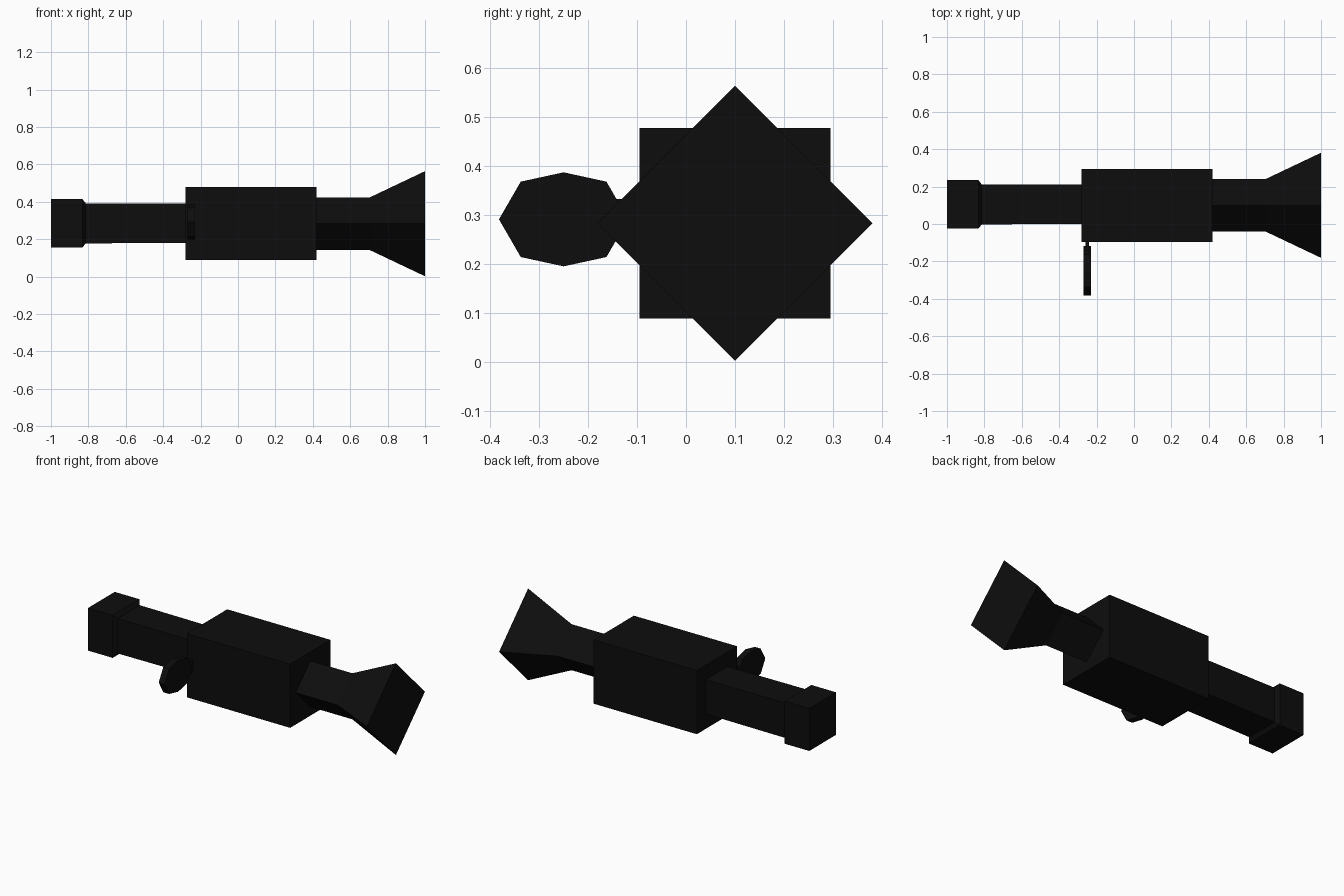
import bpy, bmesh
from math import cos, sin, pi, sqrt

cube = bpy.data.objects.get("Cube")
if cube:
    bpy.data.objects.remove(cube, do_unlink=True)

black = bpy.data.materials.new("matte_black")
black.use_nodes = True
colour = (0.004, 0.004, 0.004, 1)
black.diffuse_color = colour
black.node_tree.nodes["Principled BSDF"].inputs["Base Color"].default_value = colour


def loft(name, rings):
    """Closed solid along x from (x, list of (y, z)) rings."""
    bm = bmesh.new()
    loops = [[bm.verts.new((x, y, z)) for y, z in pts] for x, pts in rings]
    n = len(loops[0])
    for a, b in zip(loops, loops[1:]):
        for i in range(n):
            j = (i + 1) % n
            bm.faces.new((a[i], a[j], b[j], b[i]))
    bm.faces.new(loops[0])
    bm.faces.new(loops[-1])
    bmesh.ops.recalc_face_normals(bm, faces=bm.faces)
    mesh = bpy.data.meshes.new(name)
    bm.to_mesh(mesh)
    bm.free()
    mesh.materials.append(black)
    obj = bpy.data.objects.new(name, mesh)
    bpy.context.collection.objects.link(obj)
    return obj


def four_sided(radius, turn=0, y=0.1, z=0.283):
    return [(y + radius * cos(turn + k * pi / 2), z + radius * sin(turn + k * pi / 2))
            for k in range(4)]


def square(half, y=0.1, z=0.283):
    return four_sided(half * sqrt(2), pi / 4, y, z)


# Main housing
loft("body", [(-0.28, square(0.195)), (0.42, square(0.195))])

# Diamond-section neck flaring into the horn
loft("flared_horn", [(0.41, four_sided(0.141)), (0.705, four_sided(0.141)),
                     (1.0, four_sided(0.281))])

# Square rear tube and its end cap
loft("rear_tube", [(-0.84, square(0.107, 0.105, 0.285)),
                   (-0.27, square(0.105, 0.105, 0.285))])
loft("rear_cap", [(-1.0, square(0.13, 0.105, 0.285)),
                  (-0.832, square(0.13, 0.105, 0.285)),
                  (-0.815, square(0.108, 0.105, 0.285))])

# Thin eight-sided side knob on a short stem
profile = [(0.132, 0), (0.0875, 0.077), (0, 0.096), (-0.0875, 0.077),
           (-0.132, 0), (-0.0875, -0.077), (0, -0.096), (0.0875, -0.077)]
knob = [(-0.25 + y, 0.291 + z) for y, z in profile]
loft("side_knob", [(-0.27, knob), (-0.23, knob)])
stem = [(-0.15, 0.25), (-0.08, 0.25), (-0.08, 0.333), (-0.15, 0.333)]
loft("knob_stem", [(-0.26, stem), (-0.24, stem)])
